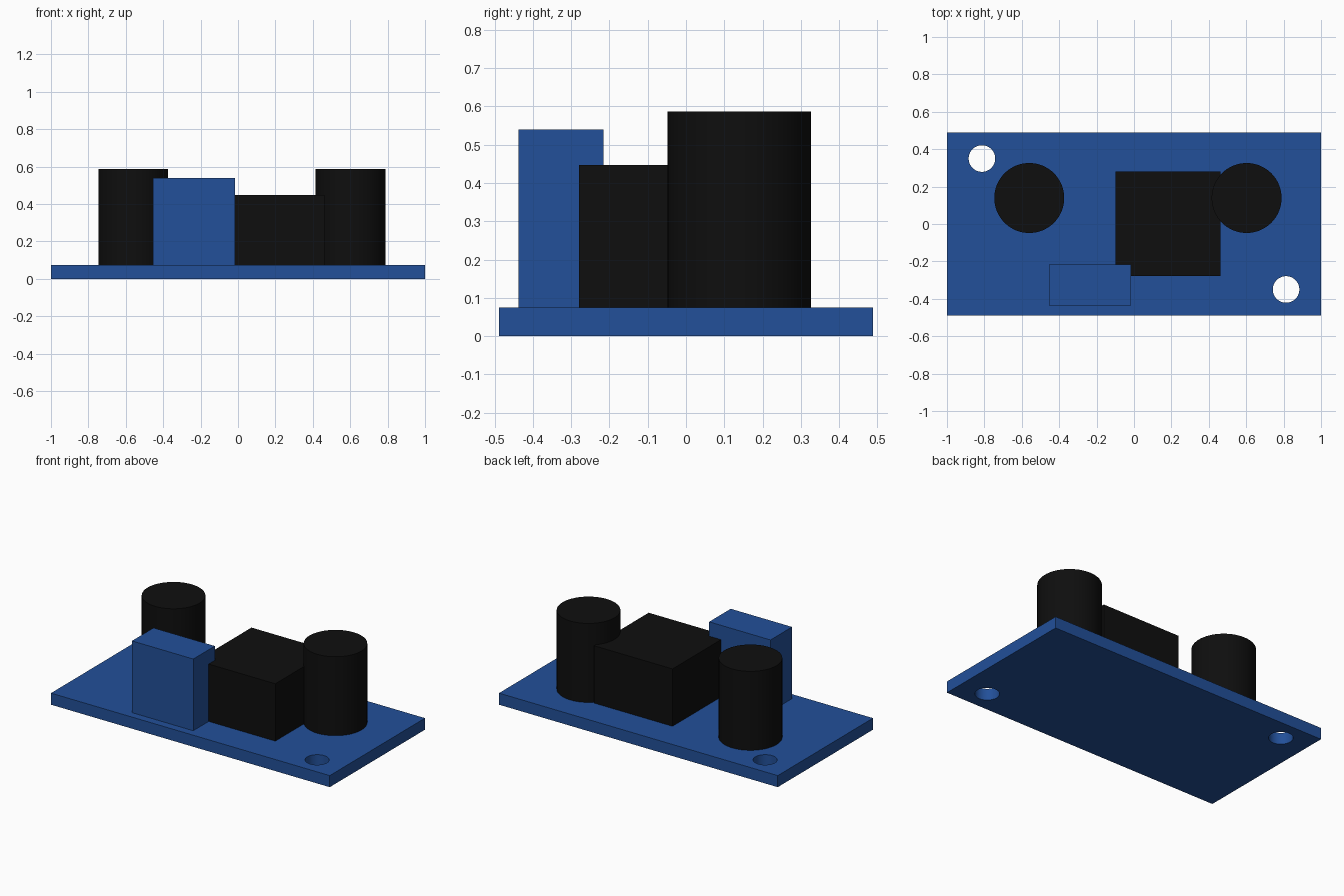
import bpy
import math

cube = bpy.data.objects.get("Cube")
if cube:
    bpy.data.objects.remove(cube, do_unlink=True)


def material(name, color):
    mat = bpy.data.materials.new(name)
    mat.use_nodes = True
    mat.diffuse_color = color
    mat.node_tree.nodes["Principled BSDF"].inputs["Base Color"].default_value = color
    return mat


blue = material("board_blue", (0.016, 0.08, 0.32, 1))
black = material("component_black", (0.0045, 0.0045, 0.0045, 1))

BOARD_TOP = 0.075


def box(name, mat, x, y, z):
    """Box from (min, max) ranges on each axis."""
    bpy.ops.mesh.primitive_cube_add(size=1, location=[sum(r) / 2 for r in (x, y, z)])
    ob = bpy.context.object
    ob.name = name
    ob.scale = [r[1] - r[0] for r in (x, y, z)]
    bpy.ops.object.transform_apply(location=False, rotation=False, scale=True)
    ob.data.materials.append(mat)
    return ob


def cylinder(name, mat, x, y, radius, bottom, top):
    bpy.ops.mesh.primitive_cylinder_add(vertices=64, radius=radius, depth=top - bottom,
                                        location=(x, y, (bottom + top) / 2))
    ob = bpy.context.object
    ob.name = name
    ob.data.materials.append(mat)
    bpy.ops.object.shade_smooth_by_angle(angle=math.radians(30))
    return ob


# Circuit board with two mounting holes in opposite corners
board = box("circuit_board", blue, (-1, 1), (-0.488, 0.488), (0, BOARD_TOP))
for side in (-1, 1):
    cutter = cylinder("hole_cutter", blue, side * 0.813, side * -0.35, 0.071, -0.1, 0.2)
    cut = board.modifiers.new("mounting_hole", 'BOOLEAN')
    cut.operation = 'DIFFERENCE'
    cut.solver = 'EXACT'
    cut.object = cutter
    bpy.context.view_layer.objects.active = board
    bpy.ops.object.modifier_apply(modifier=cut.name)
    bpy.data.objects.remove(cutter, do_unlink=True)
bpy.ops.object.select_all(action='DESELECT')
board.select_set(True)
bpy.context.view_layer.objects.active = board
bpy.ops.object.shade_smooth_by_angle(angle=math.radians(30))

# Square inductor block and the blue trimmer box in front of it
box("inductor", black, (-0.1, 0.463), (-0.279, 0.281), (BOARD_TOP, 0.447))
box("trimmer", blue, (-0.455, -0.015), (-0.437, -0.216), (BOARD_TOP, 0.54))

# Tall capacitors
for name, x in (("right_capacitor", -0.56), ("left_capacitor", 0.602)):
    cylinder(name, black, x, 0.139, 0.187, BOARD_TOP, 0.587)
